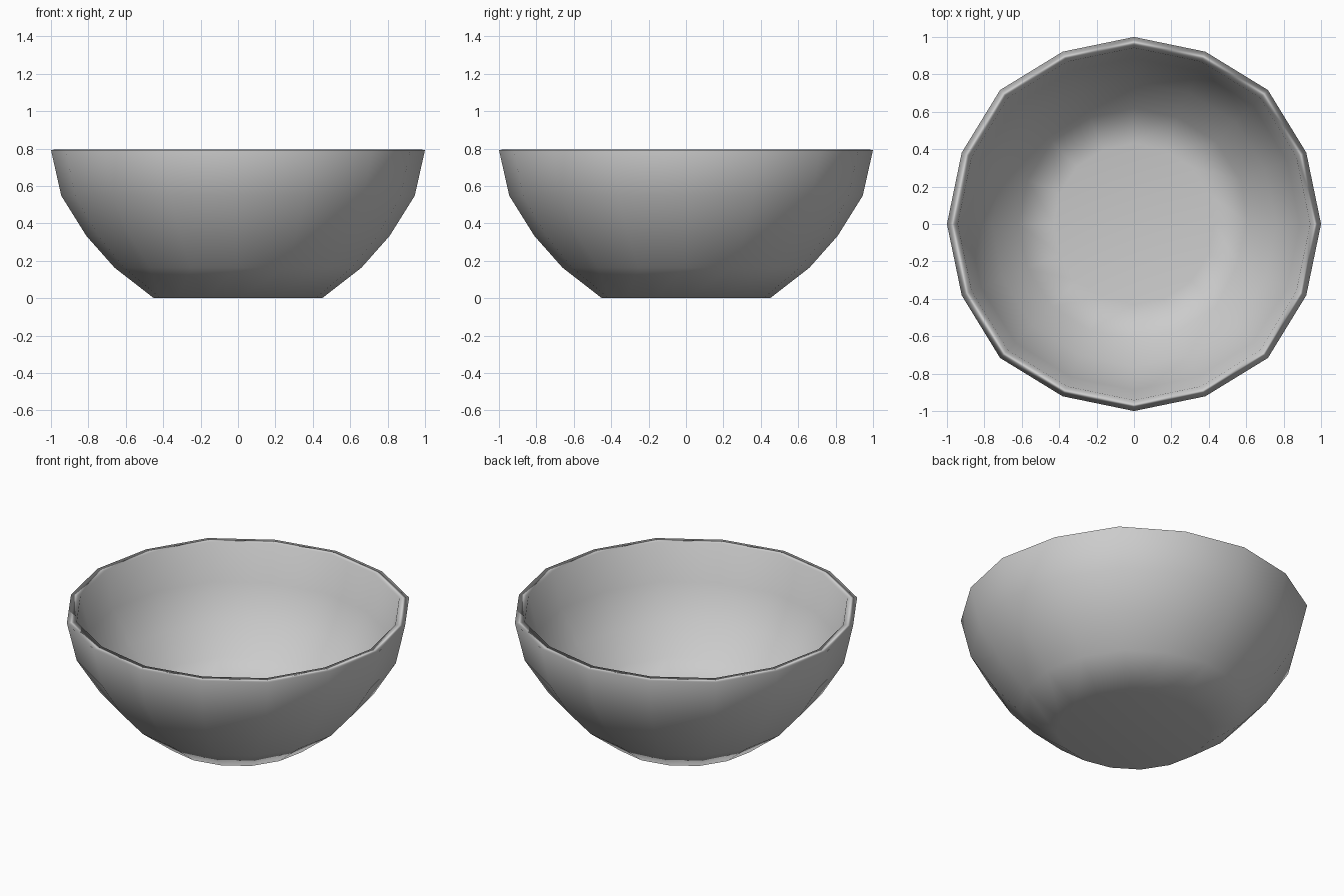
import bpy, bmesh
from math import cos, sin, tau

if "Cube" in bpy.data.objects:
    bpy.data.objects.remove(bpy.data.objects["Cube"])

SIDES = 16
# Closed wall section (radius, height): outside from foot to rim, then inside down to floor
PROFILE = [(0.45, 0.0), (0.66, 0.163), (0.81, 0.332), (0.945, 0.548), (1.0, 0.793),
           (0.942, 0.795), (0.888, 0.566), (0.762, 0.368), (0.618, 0.206), (0.43, 0.06)]


def point(r, z, i):
    # the diagonals bulge slightly, more so towards the rim
    if i % 4 == 2:
        r *= 1.004 + 0.011 * z
    elif i % 2:
        r *= 0.997
    a = tau * i / SIDES
    return r * cos(a), r * sin(a), z


bm = bmesh.new()
rings = [[bm.verts.new(point(r, z, i)) for i in range(SIDES)] for r, z in PROFILE]

# Wall and rim
for low, high in zip(rings, rings[1:]):
    for i in range(SIDES):
        j = (i + 1) % SIDES
        bm.faces.new((low[i], low[j], high[j], high[i]))

# Flat underside and inner floor
bm.faces.new(rings[0][::-1])
bm.faces.new(rings[-1])
bmesh.ops.recalc_face_normals(bm, faces=bm.faces)
for face in bm.faces:
    face.smooth = True

mesh = bpy.data.meshes.new("bowl")
bm.to_mesh(mesh)
bm.free()
bowl = bpy.data.objects.new("bowl", mesh)
bpy.context.collection.objects.link(bowl)

# Large faces lead the shading, so floor and walls read cleanly
weighted = bowl.modifiers.new("weighted", 'WEIGHTED_NORMAL')
weighted.weight = 50
